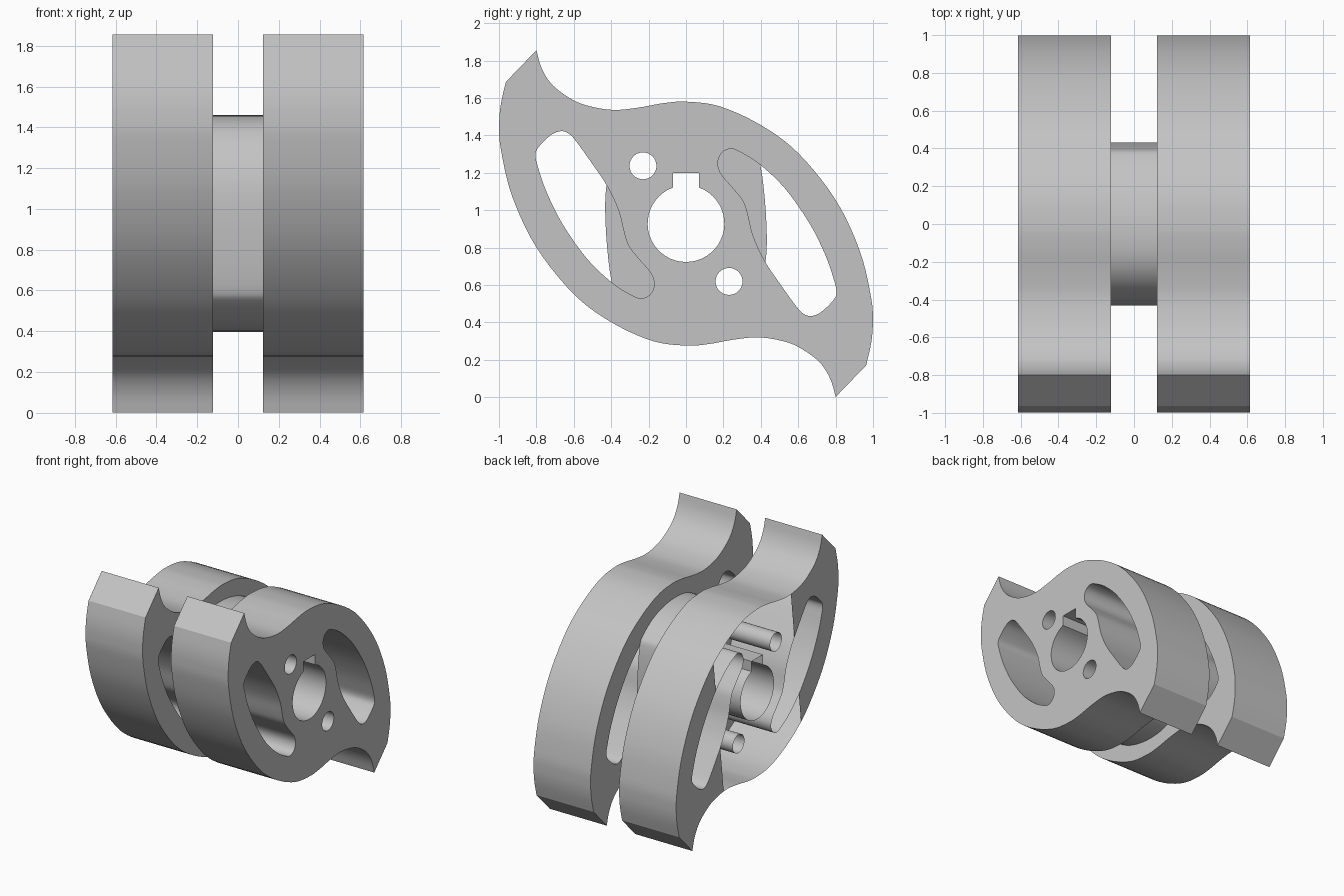
import bpy, bmesh, math
from mathutils import Vector

if "Cube" in bpy.data.objects:
    bpy.data.objects.remove(bpy.data.objects["Cube"], do_unlink=True)

MID = 0.928  # height of the bore axis

grey = bpy.data.materials.new("light_grey")
grey.use_nodes = True
grey.diffuse_color = (0.55, 0.55, 0.55, 1)
grey.node_tree.nodes["Principled BSDF"].inputs["Base Color"].default_value = grey.diffuse_color


def smooth_path(pts, closed=False, steps=5):
    """Rounded path through (y, z) points."""
    pts = [Vector(p) for p in pts]
    n = len(pts)
    pick = (lambda i: pts[i % n]) if closed else (lambda i: pts[max(0, min(n - 1, i))])
    out = []
    for i in range(n if closed else n - 1):
        a, b, c, d = (pick(i + k) for k in (-1, 0, 1, 2))
        for s in range(steps):
            t = s / steps
            out.append(0.5 * (2 * b + (c - a) * t + (2 * a - 5 * b + 4 * c - d) * t ** 2
                              + (3 * b - a - 3 * c + d) * t ** 3))
    if not closed:
        out.append(pts[-1])
    return out


def half_turn(pts):
    return [Vector((-p[0], 2 * MID - p[1])) for p in pts]


def circle(y, z, r, n=32):
    return [Vector((y + r * math.cos(2 * math.pi * i / n), z + r * math.sin(2 * math.pi * i / n)))
            for i in range(n)]


def wind(pts, ccw):
    area = sum(a.x * b.y - b.x * a.y for a, b in zip(pts, pts[1:] + pts[:1]))
    return pts if (area > 0) == ccw else pts[::-1]


def extrude_profile(name, outer, holes, x0, x1, open_end=False):
    """Prism along x with through holes; open_end leaves the middle of the -x face open."""
    bm = bmesh.new()
    ends = ([], [])
    for k, pts in enumerate([outer] + holes):
        pts = wind(pts, k == 0)
        lo, hi = ([bm.verts.new((x, p.x, p.y)) for p in pts] for x in (x0, x1))
        for i in range(len(pts)):
            j = (i + 1) % len(pts)
            bm.faces.new((lo[i], lo[j], hi[j], hi[i]))
            ends[0].append(bm.edges.get((lo[i], lo[j])))
            ends[1].append(bm.edges.get((hi[i], hi[j])))
    for edges, sign in zip(ends, (-1, 1)):
        res = bmesh.ops.triangle_fill(bm, edges=edges, use_beauty=True, normal=(sign, 0, 0))
        for f in [g for g in res["geom"] if isinstance(g, bmesh.types.BMFace)]:
            f.normal_update()
            if f.normal.x * sign < 0:
                f.normal_flip()
    bm.normal_update()
    if open_end:
        normal = Vector((0, 1, -0.12))
        limit = 0.487
        for side in (-1, 1):
            cap = [f for f in bm.faces if f.normal.x < -0.9]
            geom = set(cap) | {e for f in cap for e in f.edges} | {v for f in cap for v in f.verts}
            bmesh.ops.bisect_plane(bm, geom=list(geom), plane_no=normal,
                                   plane_co=(0, side * limit, MID))
            bm.normal_update()
        gone = [f for f in bm.faces if f.normal.x < -0.9 and
                abs((f.calc_center_median() - Vector((0, 0, MID))).dot(normal)) < limit]
        bmesh.ops.delete(bm, geom=gone, context='FACES')
    mesh = bpy.data.meshes.new(name)
    bm.to_mesh(mesh)
    bm.free()
    mesh.materials.append(grey)
    ob = bpy.data.objects.new(name, mesh)
    bpy.context.collection.objects.link(ob)
    bpy.ops.object.select_all(action='DESELECT')
    ob.select_set(True)
    bpy.context.view_layer.objects.active = ob
    bpy.ops.object.shade_smooth_by_angle(angle=math.radians(30))
    return ob


# Outer outline: one swept half with a pointed tip, repeated by a half turn
half = smooth_path([(-.80, 1.855), (-.77, 1.755), (-.71, 1.665), (-.60, 1.587), (-.50, 1.552),
                    (-.38, 1.536), (-.25, 1.549), (-.12, 1.572), (0, 1.58), (.18, 1.555),
                    (.40, 1.455), (.60, 1.305), (.80, 1.055), (.93, .78), (.99, .53),
                    (.999, .40), (.99, .29), (.963, .17)])
outline = half + half_turn(half)

# Curved weight-saving slots
slot = smooth_path([(.17, 1.25), (.19, 1.305), (.24, 1.328), (.30, 1.305), (.40, 1.24),
                    (.53, 1.115), (.66, .93), (.745, .76), (.79, .63), (.805, .56), (.785, .515),
                    (.72, .453), (.67, .434), (.63, .445), (.59, .485), (.50, .61), (.42, .73),
                    (.36, .86), (.33, .98), (.305, 1.05), (.25, 1.12), (.19, 1.19)],
                   closed=True, steps=4)

# Bore with keyway
key = math.asin(0.07 / 0.205)
turns = 40
bore = [Vector((0.205 * math.sin(a), MID + 0.205 * math.cos(a)))
        for a in (key + (2 * math.pi - 2 * key) * i / turns for i in range(turns + 1))]
bore += [Vector((-0.07, 1.2)), Vector((0.07, 1.2))]

# Bolt holes
bolt = circle(-.23, 1.237, .072)
drilled = [bore, bolt, half_turn(bolt)]
plate_holes = drilled + [slot, half_turn(slot)]

extrude_profile("left_plate", outline, plate_holes, 0.123, 0.615)
extrude_profile("right_plate", outline, plate_holes, -0.615, -0.123, open_end=True)

# Spacer hub between the plates
hub_half = [(-.42, MID + .23), (-.43, MID), (-.40, MID - .30), (-.35, MID - .39),
            (-.20, MID - .485), (0, MID - .53), (.20, MID - .51), (.34, MID - .41)]
hub = smooth_path(hub_half + [tuple(p) for p in half_turn(hub_half)], closed=True)
extrude_profile("spacer_hub", hub, drilled, -0.122, 0.122)
